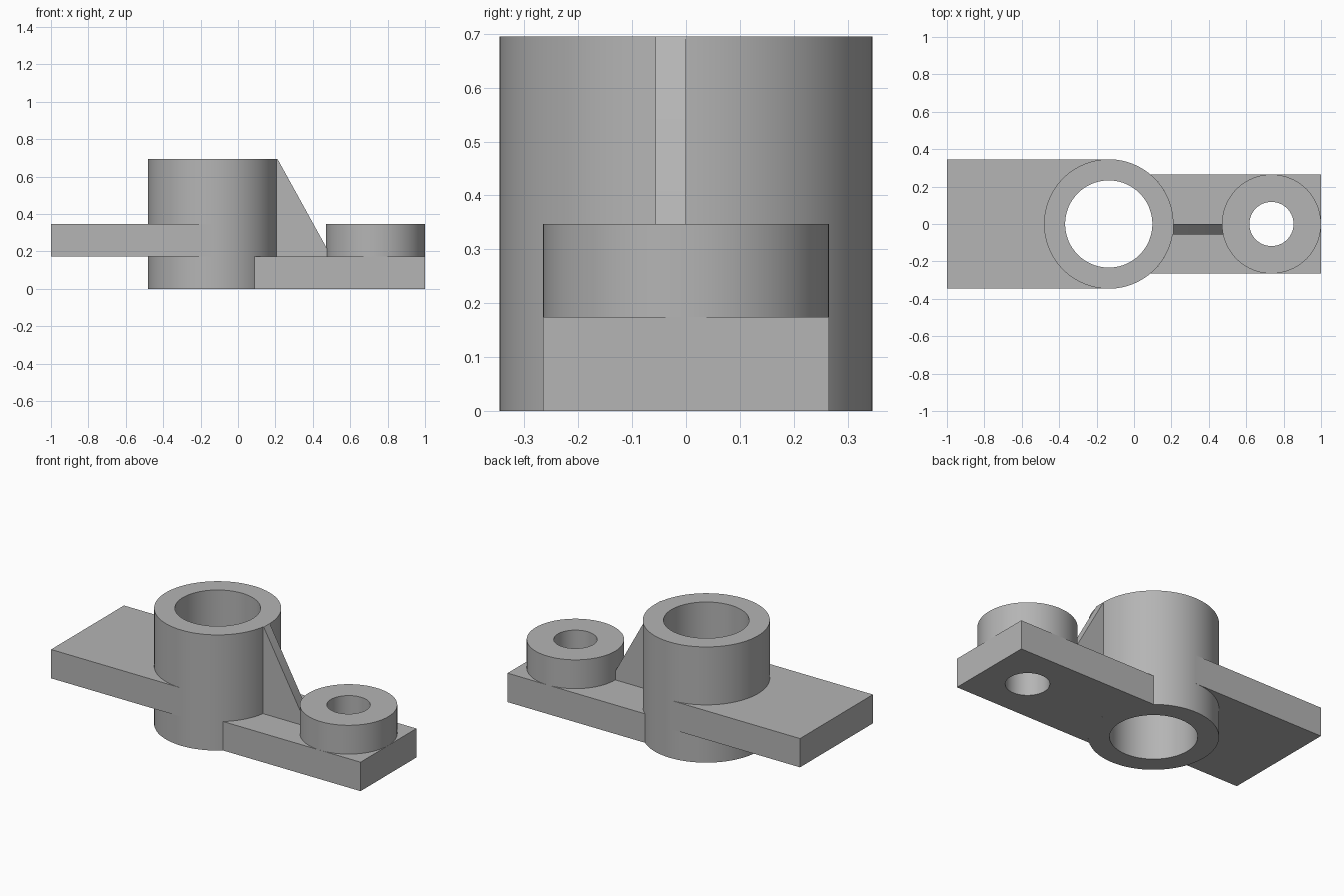
import bpy
import math

if "Cube" in bpy.data.objects:
    bpy.data.objects.remove(bpy.data.objects["Cube"])

HUB_X, HUB_R, HUB_BORE = -0.135, 0.346, 0.233
BOSS_X, BOSS_R, BOSS_BORE = 0.735, 0.265, 0.118
LOW, MID, TOP = 0.174, 0.347, 0.695

grey = bpy.data.materials.new("light_grey")
grey.diffuse_color = (0.46, 0.46, 0.46, 1)
grey.use_nodes = True
grey.node_tree.nodes["Principled BSDF"].inputs["Base Color"].default_value = grey.diffuse_color


def arc(cx, r, start, end, n):
    """Points on an arc around (cx, 0), angles in radians."""
    return [(cx + r * math.cos(start + (end - start) * i / n),
             r * math.sin(start + (end - start) * i / n)) for i in range(n + 1)]


def circle(cx, r, n=96):
    return arc(cx, r, 0, 2 * math.pi, n)[:-1]


def prism(name, loops, low, high, upright=False):
    """Extrude flat outlines (inner loops become holes) from low to high."""
    curve = bpy.data.curves.new(name, 'CURVE')
    curve.dimensions = '2D'
    curve.fill_mode = 'BOTH'
    curve.extrude = (high - low) / 2
    for pts in loops:
        spline = curve.splines.new('POLY')
        spline.points.add(len(pts) - 1)
        for p, (x, y) in zip(spline.points, pts):
            p.co = (x, y, 0, 1)
        spline.use_cyclic_u = True
    obj = bpy.data.objects.new(name, curve)
    bpy.context.collection.objects.link(obj)
    mid = (low + high) / 2
    if upright:                       # outline is in x-z, thickness along y
        obj.rotation_euler.x = math.pi / 2
        obj.location.y = mid
    else:
        obj.location.z = mid
    bpy.ops.object.select_all(action='DESELECT')
    obj.select_set(True)
    bpy.context.view_layer.objects.active = obj
    bpy.ops.object.convert(target='MESH')
    obj = bpy.context.object
    obj.name = name
    # weld the caps to the walls so the shading is clean
    bpy.ops.object.mode_set(mode='EDIT')
    bpy.ops.mesh.select_all(action='SELECT')
    bpy.ops.mesh.remove_doubles(threshold=0.0001)
    bpy.ops.mesh.normals_make_consistent(inside=False)
    bpy.ops.object.mode_set(mode='OBJECT')
    bpy.ops.object.shade_smooth_by_angle(angle=math.radians(30))
    obj.data.materials.clear()
    obj.data.materials.append(grey)
    return obj


# Tall hub and small boss, both bored through
prism("hub", [circle(HUB_X, HUB_R), circle(HUB_X, HUB_BORE)], 0, TOP)
prism("boss", [circle(BOSS_X, BOSS_R), circle(BOSS_X, BOSS_BORE)], LOW, MID)

# Raised plate, ending against the hub wall
prism("left_plate",
      [[(-1, HUB_R), (-1, -HUB_R)]
       + arc(HUB_X, HUB_R, 1.5 * math.pi, 0.5 * math.pi, 48)], LOW, MID)

# Low plate under the boss, with the bore carried through
a = math.asin(BOSS_R / HUB_R)
prism("right_plate",
      [[(1, -BOSS_R), (1, BOSS_R)] + arc(HUB_X, HUB_R, a, -a, 32),
       circle(BOSS_X, BOSS_BORE)], 0, LOW)

# Sloped rib between hub and boss
prism("rib", [[(0.206, LOW), (0.476, LOW), (0.476, 0.215), (0.211, TOP),
               (0.206, TOP)]], -0.057, 0, upright=True)
